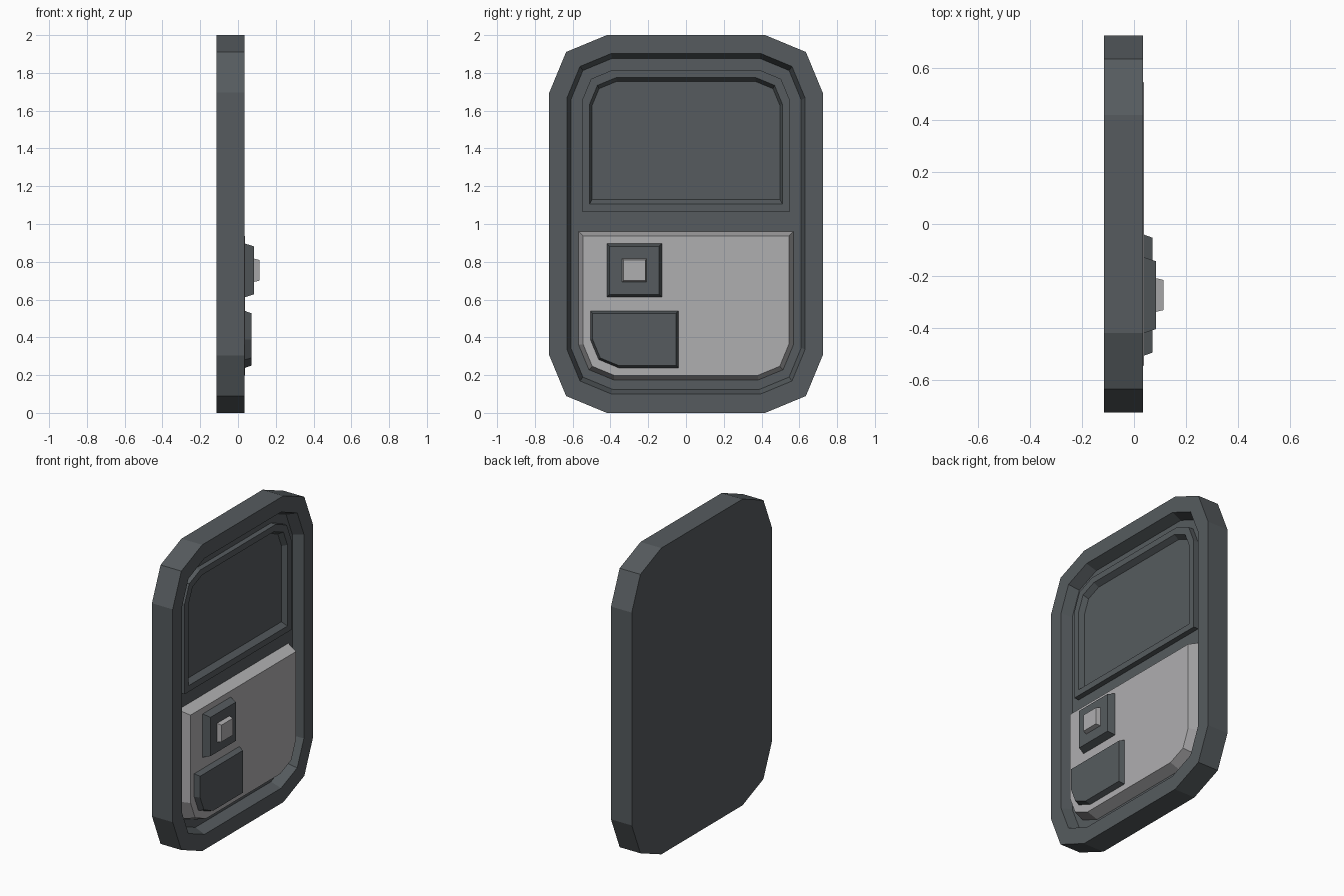
import bpy
import bmesh
from math import sin, cos, pi

cube = bpy.data.objects.get("Cube")
if cube:
    bpy.data.objects.remove(cube, do_unlink=True)


def make_material(name, colour):
    mat = bpy.data.materials.new(name)
    mat.use_nodes = True
    mat.diffuse_color = colour
    mat.node_tree.nodes["Principled BSDF"].inputs["Base Color"].default_value = colour
    return mat


dark = make_material("dark slate", (0.092, 0.105, 0.113, 1))
light = make_material("light grey", (0.43, 0.425, 0.435, 1))


def outline(y0, y1, z0, z1, radii):
    """Rectangle in the YZ plane; each corner radius gives a two-step round.
    Corner order: low right, top right, top left, low left."""
    corners = [(y1, z0, -1, 1), (y1, z1, -1, -1), (y0, z1, 1, -1), (y0, z0, 1, 1)]
    points = []
    for i, ((y, z, sy, sz), r) in enumerate(zip(corners, radii)):
        if r == 0:
            points.append((y, z))
            continue
        cy, cz = y + sy * r, z + sz * r
        for step in range(3):
            a = (i - 1) * pi / 2 + step * pi / 4
            points.append((cy + r * cos(a), cz + r * sin(a)))
    return points


def loft(name, rings, mat, closed=False):
    """Join outlines at successive depths; cap the ends or close the loop."""
    bm = bmesh.new()
    loops = [[bm.verts.new((x, y, z)) for y, z in pts] for x, pts in rings]
    pairs = list(zip(loops, loops[1:]))
    if closed:
        pairs.append((loops[-1], loops[0]))
    else:
        bm.faces.new(loops[0])
        bm.faces.new(loops[-1])
    for a, b in pairs:
        n = len(a)
        for i in range(n):
            j = (i + 1) % n
            bm.faces.new((a[i], a[j], b[j], b[i]))
    bmesh.ops.recalc_face_normals(bm, faces=bm.faces)
    mesh = bpy.data.meshes.new(name)
    bm.to_mesh(mesh)
    bm.free()
    mesh.materials.append(mat)
    obj = bpy.data.objects.new(name, mesh)
    bpy.context.collection.objects.link(obj)
    return obj


def tapered_block(name, x0, x1, rect, radii, taper, mat):
    y0, y1, z0, z1 = rect
    t = taper
    inner = [max(r - t, 0) for r in radii]
    return loft(name, [(x0, outline(y0, y1, z0, z1, radii)),
                       (x1, outline(y0 + t, y1 - t, z0 + t, z1 - t, inner))], mat)


BACK, FRONT, FLOOR = -0.115, 0.035, -0.035

# Casing: thick slab with a shallow recess in its face
outer = outline(-0.724, 0.724, 0, 2, [0.305] * 4)
opening = outline(-0.63, 0.63, 0.1, 1.903, [0.235] * 4)
bed = outline(-0.61, 0.61, 0.125, 1.877, [0.22] * 4)
loft("casing", [(BACK, outer), (FRONT, outer), (FRONT, opening), (FLOOR, bed)], dark)

# Screen surround: raised frame, rounded at the top
frame_out = outline(-0.55, 0.55, 1.065, 1.815, [0, 0.16, 0.16, 0])
frame_in = outline(-0.51, 0.51, 1.105, 1.775, [0, 0.14, 0.14, 0])
frame_bed = outline(-0.497, 0.497, 1.132, 1.752, [0, 0.13, 0.13, 0])
loft("screen_frame", [(FLOOR - 0.005, frame_out), (0, frame_out), (0, frame_in),
                      (FLOOR - 0.005, frame_bed)], dark, closed=True)

# Control plate: rounded at the bottom, proud of the casing
tapered_block("control_plate", FLOOR - 0.005, 0.038, (-0.571, 0.571, 0.172, 0.963),
              [0.19, 0, 0, 0.19], 0.027, light)

# Buttons
tapered_block("square_button", 0.036, 0.085, (-0.42, -0.127, 0.612, 0.897),
              [0] * 4, 0.016, dark)
tapered_block("button_cap", 0.083, 0.113, (-0.338, -0.208, 0.693, 0.817),
              [0] * 4, 0.007, light)
tapered_block("wide_button", 0.036, 0.072, (-0.507, -0.04, 0.238, 0.54),
              [0, 0, 0, 0.15], 0.013, dark)
